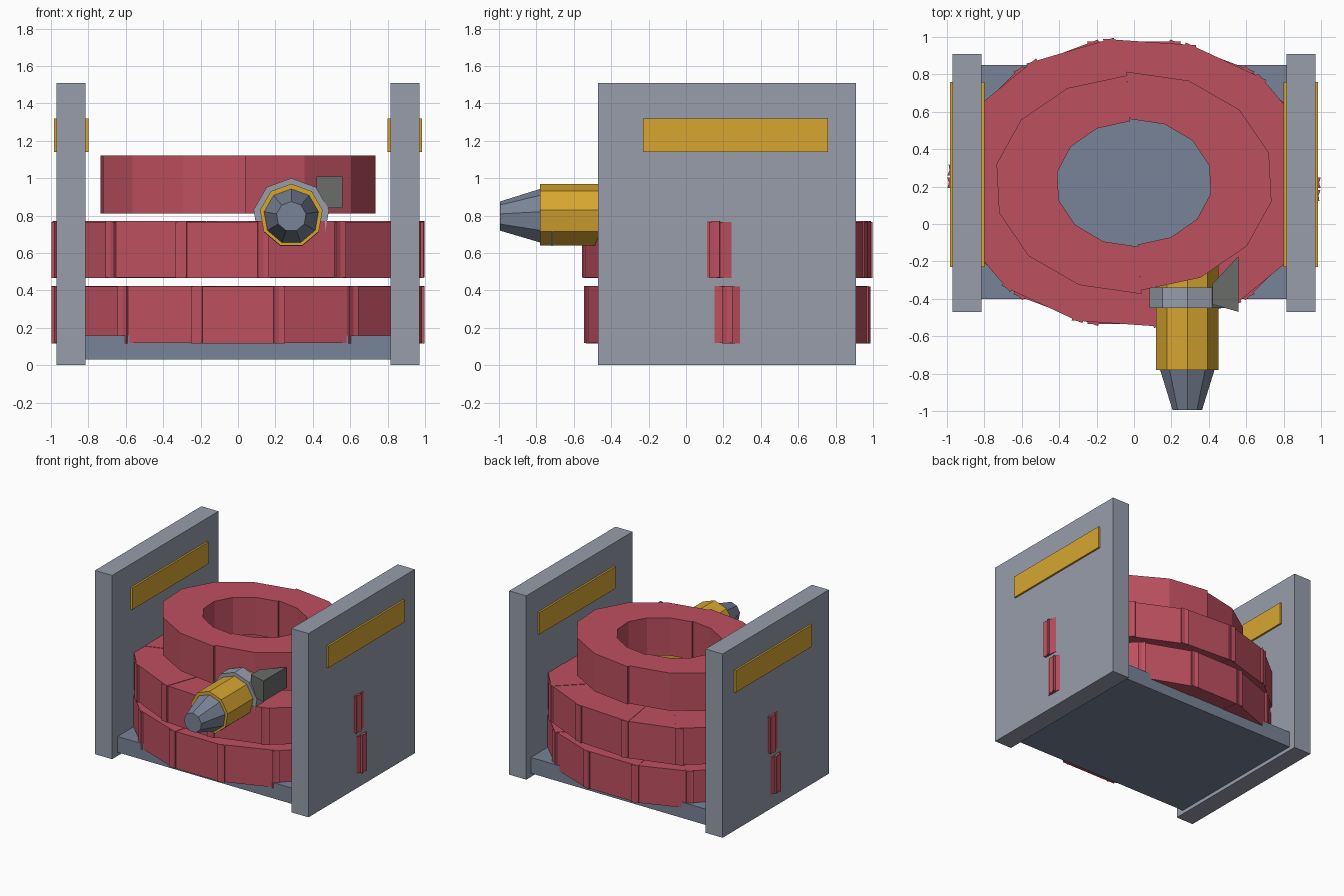
import bpy
from math import sin, cos, radians, pi
from mathutils import Vector

if "Cube" in bpy.data.objects:
    bpy.data.objects.remove(bpy.data.objects["Cube"])


def material(name, rgb):
    m = bpy.data.materials.new(name)
    m.diffuse_color = (*rgb, 1)
    m.use_nodes = True
    m.node_tree.nodes["Principled BSDF"].inputs["Base Color"].default_value = m.diffuse_color
    return m


STEEL = material("steel", (0.31, 0.34, 0.41))
SLATE = material("slate", (0.19, 0.23, 0.31))
RED = material("red_hose", (0.51, 0.08, 0.115))
GOLD = material("brass", (0.68, 0.38, 0.03))
DARK = material("dark_grey", (0.14, 0.15, 0.14))


def mesh(name, verts, faces, mat):
    me = bpy.data.meshes.new(name)
    me.from_pydata(verts, [], faces)
    me.materials.append(mat)
    ob = bpy.data.objects.new(name, me)
    bpy.context.collection.objects.link(ob)
    return ob


def prism_data(plan, z0, z1, base=0):
    """Vertices and faces of a counter-clockwise plan outline raised from z0 to z1."""
    n = len(plan)
    verts = [(p[0], p[1], z) for z in (z0, z1) for p in plan]
    faces = [tuple(range(n - 1, -1, -1)), tuple(range(n, 2 * n))]
    faces += [(i, (i + 1) % n, n + (i + 1) % n, n + i) for i in range(n)]
    return verts, [tuple(base + i for i in f) for f in faces]


def prism(name, plan, z0, z1, mat):
    return mesh(name, *prism_data(plan, z0, z1), mat)


def box(name, x0, x1, y0, y1, z0, z1, mat):
    return prism(name, [(x0, y0), (x1, y0), (x1, y1), (x0, y1)], z0, z1, mat)


def hose_coil(name, outer, inner, z0, z1, phase, lap, step=0.0, n=14):
    """Oval loop of flat straight lengths; each overlaps its neighbours by lap."""
    def pt(r, i, s):
        a = radians(phase) + 2 * pi * i / n
        return Vector((r[0] * s * cos(a), 0.22 + r[1] * s * sin(a)))
    verts, faces = [], []
    for i in range(n):
        # each half turn spirals slightly outwards, leaving a seam step
        s0 = 1 + step * (i % (n // 2)) / (n // 2)
        s1 = 1 + step * (i % (n // 2) + 1) / (n // 2)
        a, b = pt(outer, i, s0), pt(outer, i + 1, s1)
        c, d = pt(inner, i + 1, s1), pt(inner, i, s0)
        e = (b - a).normalized() * lap
        dz = 0.003 * (i % 2) if lap else 0
        v, f = prism_data([d - e, a - e, b + e, c + e], z0 + dz, z1 + dz, len(verts))
        verts += v
        faces += f
    return mesh(name, verts, faces, RED)


def nozzle_part(name, y0, r0, y1, r1, z, mat, n=9, x=0.285):
    """Nine-sided tapered barrel along y."""
    verts = [(x + r * cos(pi / 2 + 2 * pi * k / n), y, z + r * sin(pi / 2 + 2 * pi * k / n))
             for y, r in ((y0, r0), (y1, r1)) for k in range(n)]
    faces = [tuple(range(n - 1, -1, -1)), tuple(range(n, 2 * n))]
    faces += [(k, (k + 1) % n, n + (k + 1) % n, n + k) for k in range(n)]
    faces = [f[::-1] for f in faces]
    return mesh(name, verts, [f[::-1] for f in faces] if y0 > y1 else faces, mat)


# Rack: base shelf, side plates and label strips
box("base_shelf", -0.82, 0.82, -0.40, 0.85, 0.03, 0.16, SLATE)
for side, x0, x1 in (("left", -0.97, -0.815), ("right", 0.815, 0.97)):
    box(side + "_plate", x0, x1, -0.47, 0.91, 0, 1.51, STEEL)
    box(side + "_strip", x0 - 0.015, x1 + 0.015, -0.23, 0.76, 1.14, 1.32, GOLD)

# Three stacked hose coils
hose_coil("hose_coil_lower", (0.99, 0.775), (0.64, 0.46), 0.115, 0.42, 0, 0.03)
hose_coil("hose_coil_middle", (0.99, 0.775), (0.64, 0.46), 0.465, 0.767, -5, 0.03)
hose_coil("hose_coil_top", (0.735, 0.575), (0.41, 0.33), 0.81, 1.12, -87, 0, 0.035)

# Nozzle
nozzle_part("nozzle_barrel", -0.78, 0.17, -0.12, 0.17, 0.80, GOLD)
nozzle_part("nozzle_collar", -0.45, 0.205, -0.34, 0.205, 0.795, STEEL)
nozzle_part("nozzle_tip", -0.995, 0.08, -0.715, 0.168, 0.795, SLATE)
prism("nozzle_lever", [(0.42, -0.43), (0.56, -0.47), (0.56, -0.17), (0.42, -0.32)],
      0.84, 1.01, DARK)
